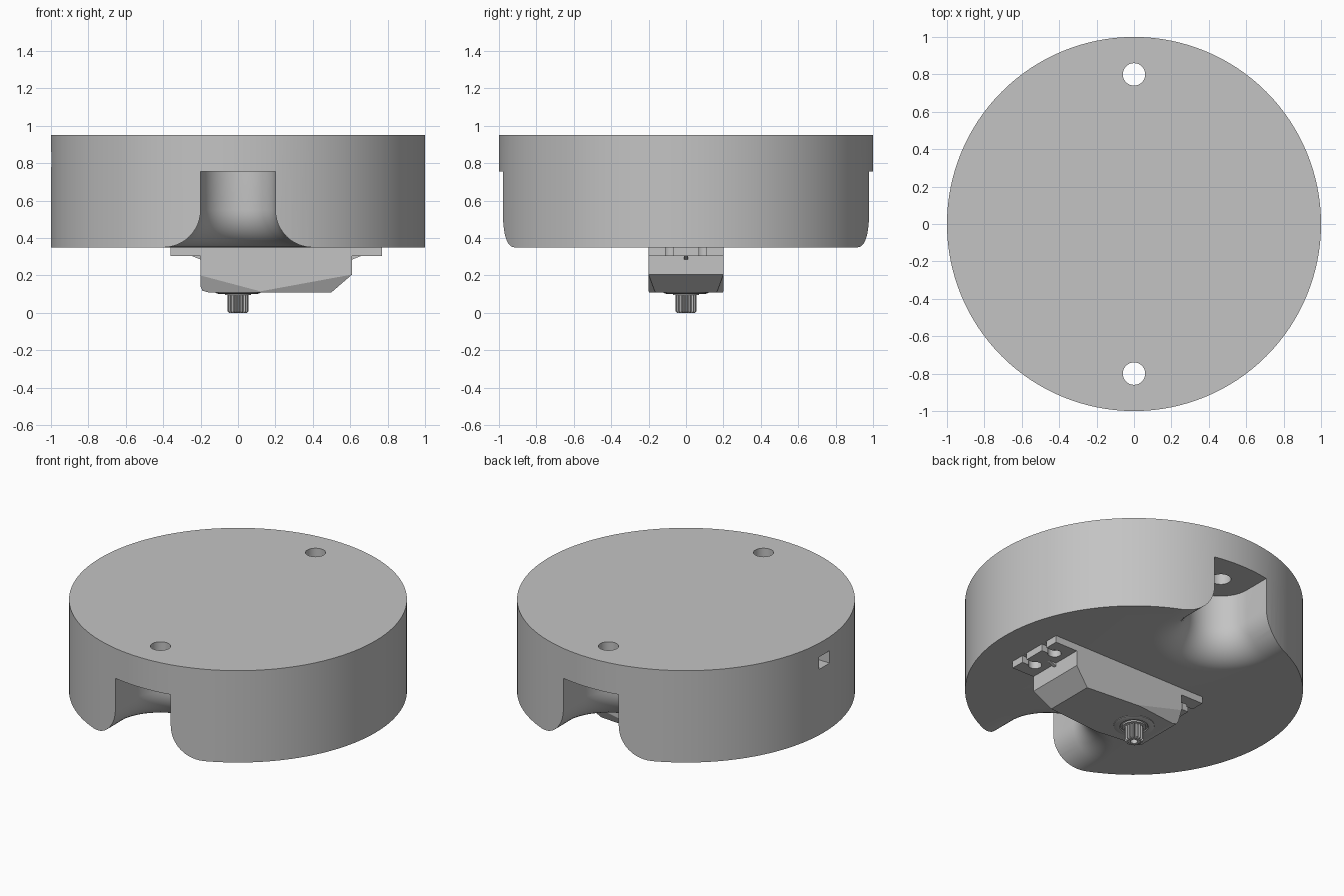
import bpy, bmesh
from math import pi, sin, cos, radians
from mathutils import Vector

cube = bpy.data.objects.get("Cube")
if cube:
    bpy.data.objects.remove(cube, do_unlink=True)

grey = bpy.data.materials.new("matte grey")
grey.use_nodes = True
colour = (0.55, 0.55, 0.55, 1)
grey.diffuse_color = colour
grey.node_tree.nodes["Principled BSDF"].inputs["Base Color"].default_value = colour


def finish(name, bm):
    bmesh.ops.recalc_face_normals(bm, faces=bm.faces)
    mesh = bpy.data.meshes.new(name)
    bm.to_mesh(mesh)
    bm.free()
    mesh.materials.append(grey)
    ob = bpy.data.objects.new(name, mesh)
    bpy.context.collection.objects.link(ob)
    return ob


def loft(name, rings):
    """Skin a stack of closed outlines and cap both ends."""
    bm = bmesh.new()
    loops = [[bm.verts.new(p) for p in ring] for ring in rings]
    n = len(loops[0])
    for a, b in zip(loops, loops[1:]):
        for i in range(n):
            j = (i + 1) % n
            bm.faces.new((a[i], a[j], b[j], b[i]))
    bm.faces.new(loops[0])
    bm.faces.new(loops[-1])
    return finish(name, bm)


def circle(r, z, x=0, y=0, n=32):
    return [(x + r * cos(2 * pi * i / n), y + r * sin(2 * pi * i / n), z) for i in range(n)]


def rod(name, r, z0, z1, x=0, y=0, n=32):
    return loft(name, [circle(r, z0, x, y, n), circle(r, z1, x, y, n)])


def box(name, x0, x1, y0, y1, z0, z1):
    return loft(name, [[(x0, y0, z), (x1, y0, z), (x1, y1, z), (x0, y1, z)] for z in (z0, z1)])


def cut(ob, cutters):
    bpy.context.view_layer.objects.active = ob
    for c in cutters:
        mod = ob.modifiers.new("cut", 'BOOLEAN')
        mod.operation, mod.solver, mod.object = 'DIFFERENCE', 'EXACT', c
        bpy.ops.object.modifier_apply(modifier=mod.name)
        bpy.data.objects.remove(c, do_unlink=True)


def smooth(ob, angle=30):
    bpy.ops.object.select_all(action='DESELECT')
    ob.select_set(True)
    bpy.context.view_layer.objects.active = ob
    bpy.ops.object.shade_smooth_by_angle(angle=radians(angle))


# Round housing with two flared screw recesses, screw holes and a cable port
def recess(side):
    def outline(r, z):
        arc = [(r * cos(pi * i / 32), side * (0.8 - r * sin(pi * i / 32)), z) for i in range(33)]
        return [(r, side * 1.3, z)] + arc + [(-r, side * 1.3, z)]
    flare = [(0.4 - 0.2 * cos(a), 0.55 - 0.2 * sin(a)) for a in (pi / 2 * i / 12 for i in range(13))]
    levels = [(0.2, 0.755)] + flare + [(0.4, 0.3)]
    return loft("recess_cutter", [outline(r, z) for r, z in levels])


housing = rod("housing", 1, 0.35, 0.95, n=128)
cutters = [box("port_cutter", -1.2, -0.6, -0.055, 0.055, 0.78, 0.86)]
for s in (-1, 1):
    cutters += [recess(s), rod("screw_cutter", 0.06, 0.6, 1.1, y=s * 0.8)]
cut(housing, cutters)
smooth(housing)

# Servo case: side profile across the width, then tapered lower edges
profile = [(-0.2, 0.36), (-0.2, 0.14), (-0.19, 0.118), (-0.16, 0.11),
           (0.5, 0.11), (0.61, 0.205), (0.61, 0.36)]
case = loft("servo_case", [[(x, y, z) for x, z in profile] for y in (-0.2, 0.2)])
bm = bmesh.new()
bm.from_mesh(case.data)
for s in (-1, 1):
    low = Vector((0.12, s * 0.2, 0.115))
    for top, inner in (((0.61, 0.205), (0.5, 0.165)), ((-0.2, 0.2), (-0.2, 0.16))):
        a = Vector((top[0], s * 0.2, top[1])) - low
        b = Vector((inner[0], s * inner[1], 0.11)) - low
        normal = a.cross(b)
        if normal.z > 0:
            normal.negate()
        geom = bm.verts[:] + bm.edges[:] + bm.faces[:]
        res = bmesh.ops.bisect_plane(bm, geom=geom, plane_co=low, plane_no=normal, clear_outer=True)
        rim = [e for e in res["geom_cut"] if isinstance(e, bmesh.types.BMEdge)]
        bmesh.ops.holes_fill(bm, edges=rim)
bm.to_mesh(case.data)
bm.free()

# Mounting flange with keyhole slots at both ends
flange = box("mounting_flange", -0.36, 0.77, -0.2, 0.2, 0.305, 0.352)
slots = []
for hole_x, end_x in ((0.69, 0.9), (-0.28, -0.5)):
    for y in (-0.09, 0.09):
        slots.append(rod("hole_cutter", 0.04, 0.2, 0.3495, hole_x, y, 24))
        slots.append(box("slot_cutter", min(hole_x, end_x), max(hole_x, end_x),
                         y - 0.02, y + 0.02, 0.2, 0.3495))
cut(flange, slots)
smooth(flange)

# Small gussets between case and flange
for name, x0, x1 in (("left_gusset", 0.605, 0.66), ("right_gusset", -0.195, -0.25)):
    loft(name, [[(x0, y, 0.31), (x0, y, 0.283), (x1, y, 0.305), (x1, y, 0.31)] for y in (-0.01, 0.01)])

# Collar around the output shaft, recessed in the middle
collar = loft("shaft_collar", [circle(r, z, n=48) for r, z in
              ((0.12, 0.115), (0.12, 0.106), (0.1, 0.1), (0.085, 0.1), (0.08, 0.106), (0.07, 0.106), (0.07, 0.096), (0.03, 0.096))])
smooth(collar)


# Splined output shaft with a screw hole in the tip
def spline(r, z, teeth=16):
    return [((r - d) * cos(t), (r - d) * sin(t), z) for i in range(4 * teeth)
            for t, d in [(2 * pi * i / (4 * teeth), 0.01 if i % 4 > 1 else 0)]]


shaft = loft("output_shaft", [spline(0.055, 0.11), spline(0.055, 0.008), spline(0.047, 0)])
cut(shaft, [rod("tip_cutter", 0.022, -0.05, 0.06, n=24)])
